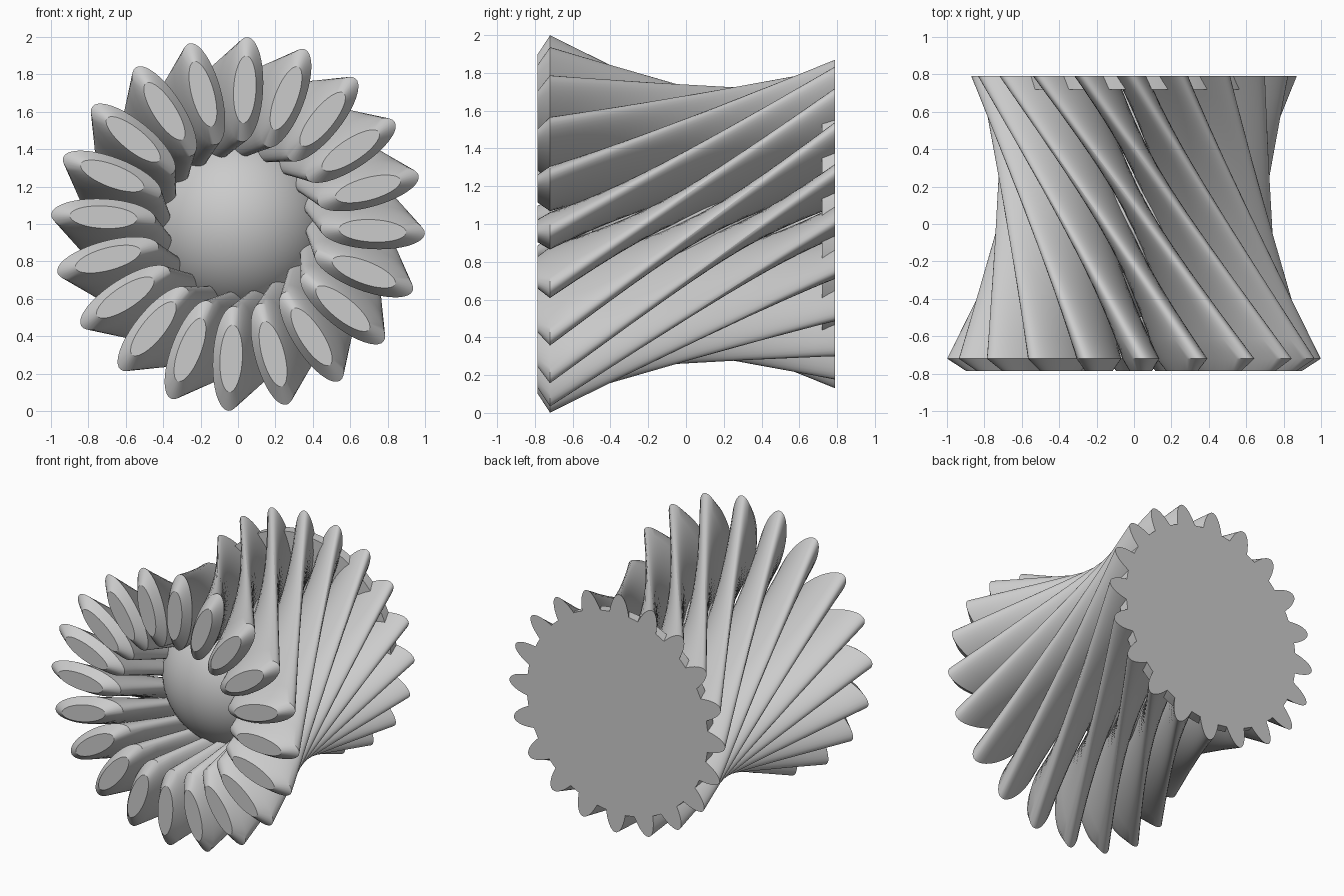
import bpy, bmesh, math
from mathutils import Vector

if "Cube" in bpy.data.objects:
    bpy.data.objects.remove(bpy.data.objects["Cube"])

COUNT, SIDES, STEPS = 20, 40, 14
START, TWIST = math.radians(-2.9), math.radians(76)


def section(centre, a, b, angle, y):
    # ellipse pointing outward, rotated about the y axis
    pts = []
    for i in range(SIDES):
        t = 2 * math.pi * i / SIDES
        r, w = centre + a * math.cos(t), b * math.sin(t)
        pts.append(Vector((r * math.cos(angle) - w * math.sin(angle), y,
                           1 + r * math.sin(angle) + w * math.cos(angle))))
    return pts


def smooth(ob, deg=30):
    bpy.ops.object.select_all(action='DESELECT')
    ob.select_set(True)
    bpy.context.view_layer.objects.active = ob
    bpy.ops.object.shade_smooth_by_angle(angle=math.radians(deg))


def blade(index):
    ang = START + 2 * math.pi * index / COUNT
    front = section(0.72, 0.28, 0.098, ang, -0.72)
    back = section(0.626, 0.244, 0.085, ang + TWIST, 0.79)
    # chamfered nose, then a straight ruled loft to the back
    rings = [section(0.72, 0.18, 0.06, ang, -0.785)]
    for s in range(STEPS + 1):
        rings.append([p.lerp(q, s / STEPS) for p, q in zip(front, back)])
    bm = bmesh.new()
    vs = [[bm.verts.new(p) for p in ring] for ring in rings]
    for r0, r1 in zip(vs, vs[1:]):
        for i in range(SIDES):
            j = (i + 1) % SIDES
            bm.faces.new((r0[i], r0[j], r1[j], r1[i]))
    bm.faces.new(vs[0])
    bm.faces.new(vs[-1])
    bmesh.ops.recalc_face_normals(bm, faces=bm.faces)
    me = bpy.data.meshes.new("blade")
    bm.to_mesh(me)
    bm.free()
    ob = bpy.data.objects.new(f"blade_{index + 1:02d}", me)
    bpy.context.collection.objects.link(ob)
    smooth(ob)


def disc(name, radius, y0, y1):
    bpy.ops.mesh.primitive_cylinder_add(vertices=64, radius=radius, depth=y1 - y0,
                                        location=(0, (y0 + y1) / 2, 1),
                                        rotation=(math.pi / 2, 0, 0))
    bpy.context.object.name = name
    smooth(bpy.context.object)


# twisted ring of blades
for k in range(COUNT):
    blade(k)

# back plate and stem
disc("back_plate", 0.73, 0.72, 0.79)
disc("stem", 0.18, 0.40, 0.73)

# ball in the middle
bpy.ops.mesh.primitive_uv_sphere_add(segments=64, ring_count=32, radius=0.5, location=(0, 0, 1))
bpy.context.object.name = "centre_ball"
smooth(bpy.context.object)
